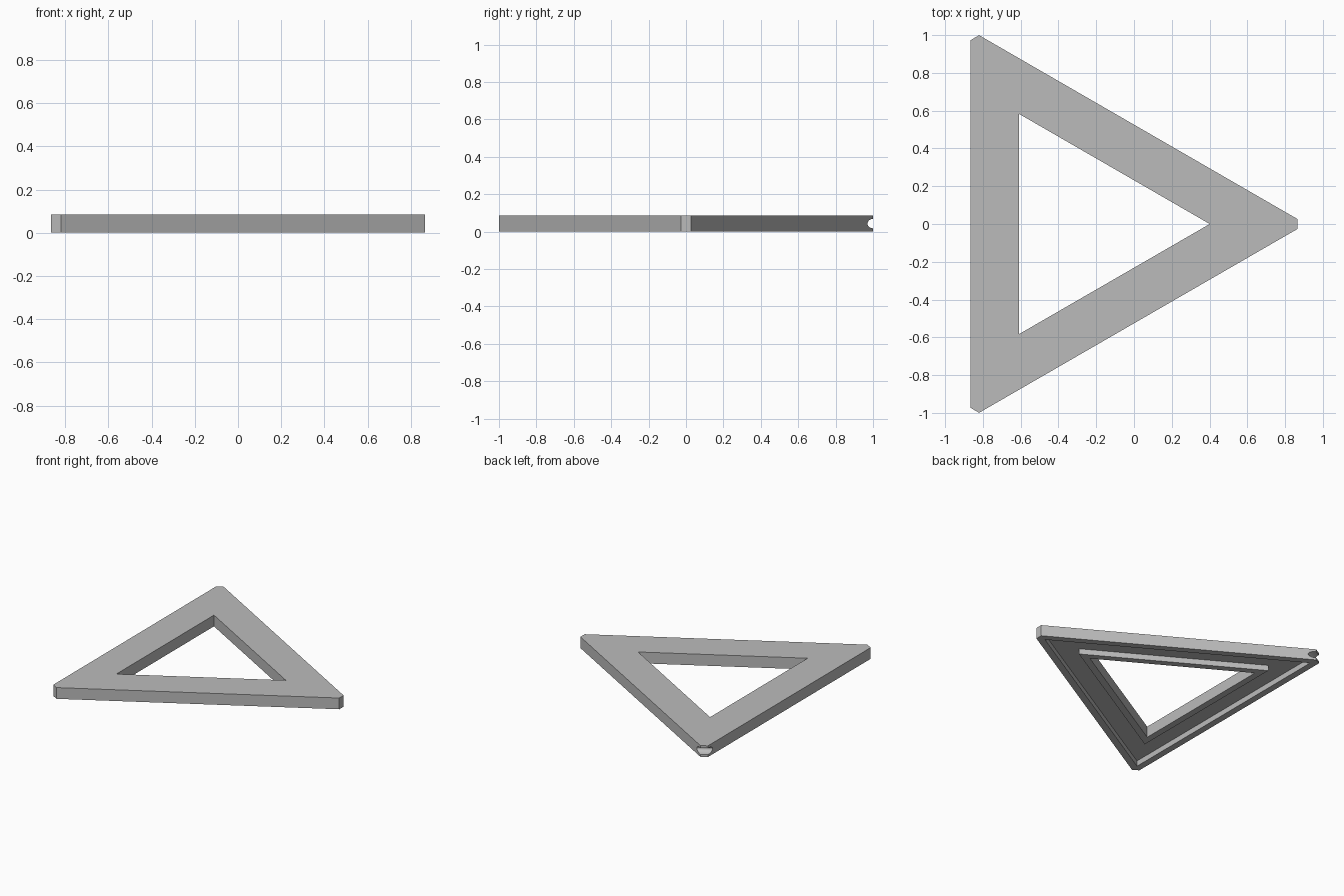
import bpy, bmesh, math
from mathutils import Vector, Matrix

if "Cube" in bpy.data.objects:
    bpy.data.objects.remove(bpy.data.objects["Cube"])

HEIGHT, FLOOR = 0.085, 0.042        # full height, underside channel depth
OUTER, INNER, WALL = 0.592, 0.337, 0.05   # inradii of the triangles, rim width
TIP = 1.139                         # centre to blunted corner
CENTRE = Vector((-0.273, 0, 0))
ANGLES = [math.radians(a) for a in (0, 120, 240)]


def direction(angle):
    return Vector((math.cos(angle), math.sin(angle), 0))


def add_object(name, bm):
    bmesh.ops.recalc_face_normals(bm, faces=bm.faces)
    mesh = bpy.data.meshes.new(name)
    bm.to_mesh(mesh)
    bm.free()
    obj = bpy.data.objects.new(name, mesh)
    bpy.context.collection.objects.link(obj)
    return obj


grey = bpy.data.materials.new("plain grey")
grey.use_nodes = True
grey.diffuse_color = (0.5, 0.5, 0.5, 1)
grey.node_tree.nodes["Principled BSDF"].inputs["Base Color"].default_value = grey.diffuse_color

# Triangular frame: cross-section (inradius, height) swept round three corners
section = [(OUTER, 0), (OUTER, HEIGHT), (INNER, HEIGHT), (INNER, 0),
           (INNER + WALL, 0), (INNER + WALL, FLOOR),
           (OUTER - WALL, FLOOR), (OUTER - WALL, 0)]
bm = bmesh.new()
loops = [[bm.verts.new(CENTRE + direction(a) * 2 * r + Vector((0, 0, z))) for a in ANGLES]
         for r, z in section]
for i, loop in enumerate(loops):
    after = loops[(i + 1) % len(loops)]
    for j in range(3):
        k = (j + 1) % 3
        bm.faces.new((loop[j], loop[k], after[k], after[j]))

# Blunt the three corners
for a in ANGLES:
    cut = bmesh.ops.bisect_plane(bm, geom=bm.verts[:] + bm.edges[:] + bm.faces[:],
                                 plane_co=CENTRE + direction(a) * TIP,
                                 plane_no=direction(a), clear_outer=True)
    rim = [e for e in cut["geom_cut"] if isinstance(e, bmesh.types.BMEdge)]
    bmesh.ops.contextual_create(bm, geom=rim)
frame = add_object("triangle_frame", bm)
frame.data.materials.append(grey)

# Rounded groove across the back right corner
bm = bmesh.new()
bmesh.ops.create_cone(bm, cap_ends=True, segments=32, radius1=1, radius2=1, depth=0.3)
corner = direction(ANGLES[1])
across = Vector((0, 0, 1)).cross(corner)
turn = Matrix((corner, Vector((0, 0, 1)), across)).transposed().to_4x4()
place = CENTRE + corner * TIP + Vector((0, 0, HEIGHT / 2))
bm.transform(Matrix.Translation(place) @ turn @ Matrix.Diagonal((0.05, 0.025, 1, 1)))
cutter = add_object("groove_cutter", bm)
cutter.data.materials.append(grey)
cutter.hide_render = True
cutter.hide_viewport = True
cutter.display_type = 'WIRE'

groove = frame.modifiers.new("corner groove", 'BOOLEAN')
groove.operation = 'DIFFERENCE'
groove.solver = 'EXACT'
groove.object = cutter

# Smooth the groove while keeping the frame edges sharp
bpy.ops.object.select_all(action='DESELECT')
frame.select_set(True)
bpy.context.view_layer.objects.active = frame
bpy.ops.object.modifier_apply(modifier=groove.name)
bpy.data.objects.remove(cutter)
bpy.ops.object.shade_smooth_by_angle(angle=math.radians(30))
